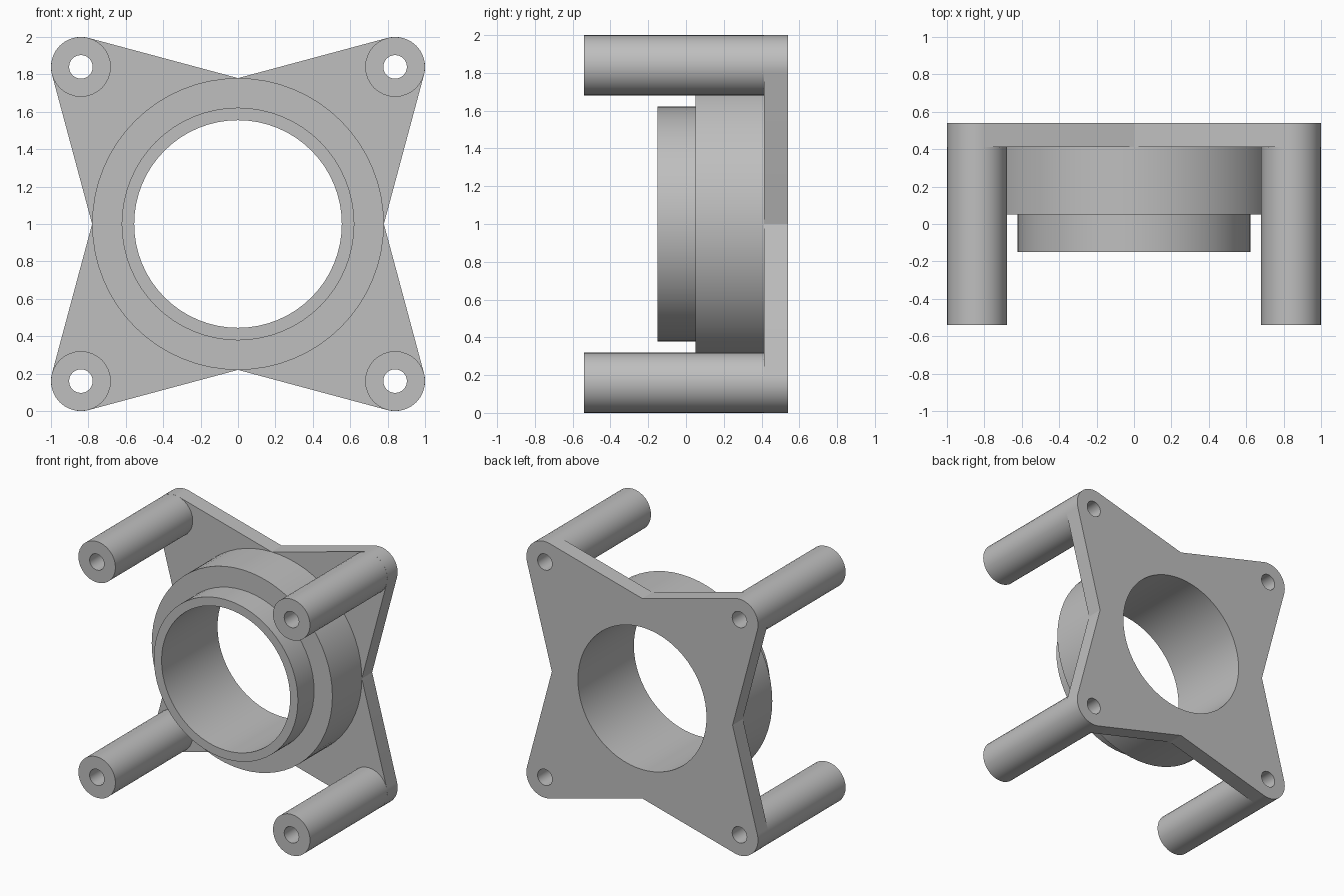
import bpy, bmesh
from math import sin, cos, pi, asin, atan2, hypot, radians
from mathutils import Vector

cube = bpy.data.objects.get("Cube")
if cube:
    bpy.data.objects.remove(cube)

FRONT, PLATE, BACK = -0.54, 0.413, 0.54   # depth levels
MID = 1.0                                 # height of the main axis
POST, POST_R, HOLE_R = 0.84, 0.16, 0.063  # post offset from axis and radii
COLLAR_R, RIM_R, BORE_R = 0.78, 0.622, 0.555

grey = bpy.data.materials.new("plain grey")
grey.use_nodes = True
colour = (0.52, 0.52, 0.52, 1)
grey.diffuse_color = colour
grey.node_tree.nodes["Principled BSDF"].inputs["Base Color"].default_value = colour


def finish(name, bm, location):
    bmesh.ops.recalc_face_normals(bm, faces=bm.faces)
    mesh = bpy.data.meshes.new(name)
    bm.to_mesh(mesh)
    bm.free()
    mesh.materials.append(grey)
    ob = bpy.data.objects.new(name, mesh)
    ob.location = location
    bpy.context.collection.objects.link(ob)
    bpy.ops.object.select_all(action='DESELECT')
    ob.select_set(True)
    bpy.context.view_layer.objects.active = ob
    bpy.ops.object.shade_smooth_by_angle(angle=radians(30))
    return ob


def add_loop(bm, points):
    verts = [bm.verts.new(p) for p in points]
    return [bm.edges.new((v, verts[i - 1])) for i, v in enumerate(verts)]


def lathe(name, profile, location, steps):
    """Spin a closed (radius, depth) profile around the depth axis."""
    bm = bmesh.new()
    edges = add_loop(bm, [(r, y, 0) for r, y in profile])
    bmesh.ops.spin(bm, geom=edges[:] + bm.verts[:], axis=(0, 1, 0),
                   cent=(0, 0, 0), angle=2 * pi, steps=steps, use_merge=True)
    bmesh.ops.remove_doubles(bm, verts=bm.verts, dist=1e-5)
    return finish(name, bm, location)


def circle(cx, cz, r, steps):
    return [(cx + r * cos(2 * pi * i / steps), PLATE, cz + r * sin(2 * pi * i / steps))
            for i in range(steps)]


# Four-pointed plate: notches joined by tangents to the rounded corners
dx, dz = POST, POST - COLLAR_R
tilt = atan2(dz, dx) + asin(POST_R / hypot(dx, dz))
outline = []
for quarter in range(4):
    turn = quarter * pi / 2
    c, s = cos(turn), sin(turn)
    corner = [(COLLAR_R, 0)]
    for i in range(17):
        a = -tilt + (pi / 2 + 2 * tilt) * i / 16
        corner.append((POST + POST_R * cos(a), POST + POST_R * sin(a)))
    outline += [(x * c - z * s, PLATE, x * s + z * c) for x, z in corner]

bm = bmesh.new()
edges = add_loop(bm, outline) + add_loop(bm, circle(0, 0, BORE_R, 64))
for sx in (-1, 1):
    for sz in (-1, 1):
        edges += add_loop(bm, circle(sx * POST, sz * POST, HOLE_R, 32))
bmesh.ops.triangle_fill(bm, edges=edges, use_beauty=True, normal=(0, -1, 0))
result = bmesh.ops.extrude_face_region(bm, geom=bm.faces[:], use_keep_orig=True)
moved = [g for g in result["geom"] if isinstance(g, bmesh.types.BMVert)]
bmesh.ops.translate(bm, verts=moved, vec=Vector((0, BACK - PLATE, 0)))
finish("mounting_plate", bm, (0, 0, MID))

# Stepped central collar with a through bore
lathe("collar", [(BORE_R, -0.15), (RIM_R, -0.15), (RIM_R, 0.05),
                 (COLLAR_R, 0.05), (COLLAR_R, PLATE), (BORE_R, PLATE)],
      (0, 0, MID), 64)

# Hollow corner posts
for side, sx in (("left", 1), ("right", -1)):
    for level, sz in (("upper", 1), ("lower", -1)):
        lathe(f"{level}_{side}_post",
              [(HOLE_R, FRONT), (POST_R, FRONT), (POST_R, PLATE), (HOLE_R, PLATE)],
              (sx * POST, 0, MID + sz * POST), 32)
